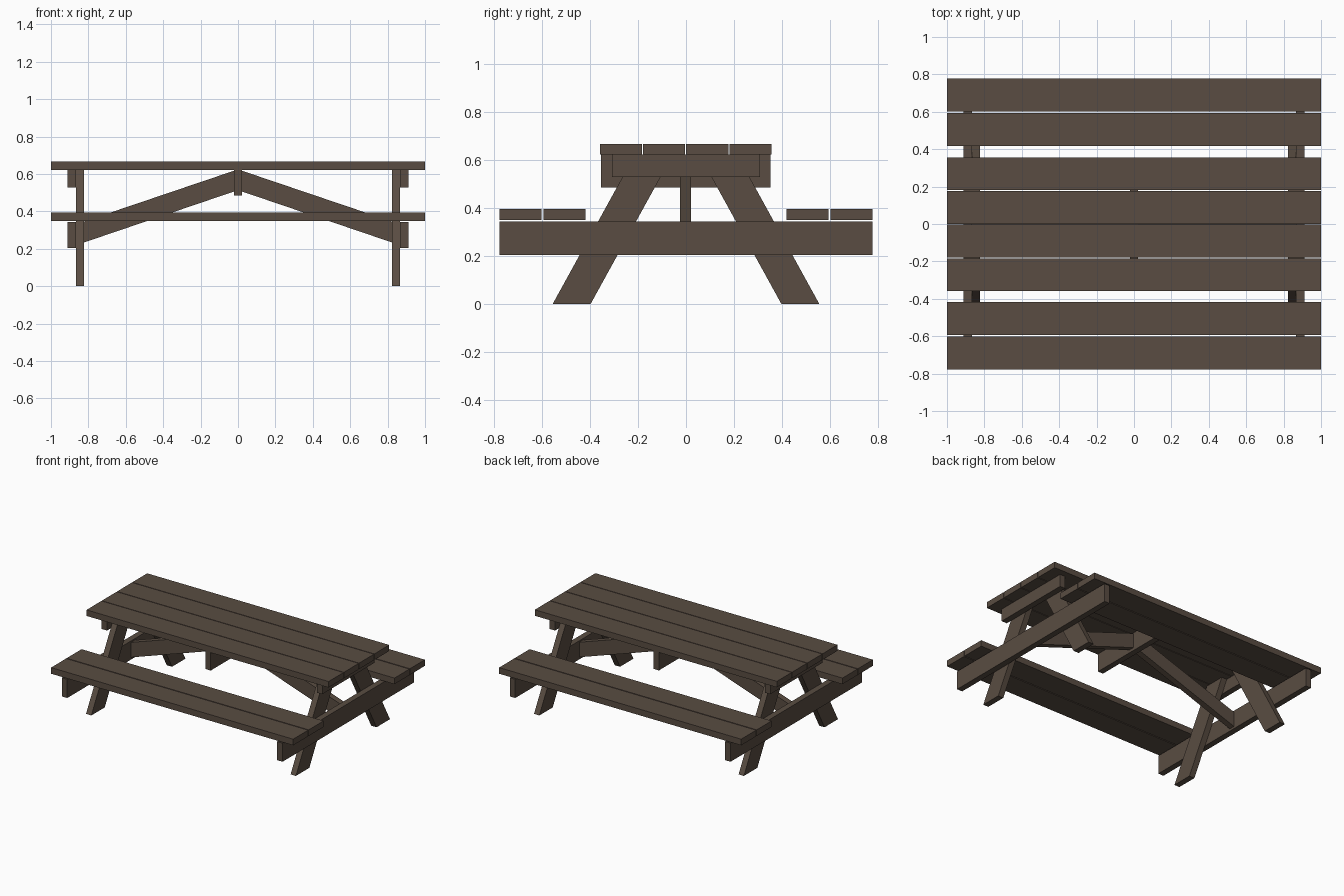
import bpy

if "Cube" in bpy.data.objects:
    bpy.data.objects.remove(bpy.data.objects["Cube"])

wood = bpy.data.materials.new("dark brown wood")
wood.diffuse_color = (0.1, 0.073, 0.054, 1)
wood.use_nodes = True
wood.node_tree.nodes["Principled BSDF"].inputs["Base Color"].default_value = wood.diffuse_color


def prism(name, outline, axis, lo, hi):
    """Extrude an outline along x (outline in y,z) or y (outline in x,z)."""
    def point(p, d):
        return (d, p[0], p[1]) if axis == "x" else (p[0], d, p[1])
    n = len(outline)
    verts = [point(p, lo) for p in outline] + [point(p, hi) for p in outline]
    faces = [tuple(range(n)), tuple(range(2 * n - 1, n - 1, -1))]
    faces += [(i, i + n, (i + 1) % n + n, (i + 1) % n) for i in range(n)]
    mesh = bpy.data.meshes.new(name)
    mesh.from_pydata(verts, [], faces)
    mesh.materials.append(wood)
    obj = bpy.data.objects.new(name, mesh)
    bpy.context.collection.objects.link(obj)
    # consistent outward normals
    bpy.context.view_layer.objects.active = obj
    obj.select_set(True)
    bpy.ops.object.mode_set(mode="EDIT")
    bpy.ops.mesh.select_all(action="SELECT")
    bpy.ops.mesh.normals_make_consistent(inside=False)
    bpy.ops.object.mode_set(mode="OBJECT")
    obj.select_set(False)
    return obj


def board(name, x0, x1, y0, y1, z0, z1):
    return prism(name, [(y0, z0), (y1, z0), (y1, z1), (y0, z1)], "x", x0, x1)


TOP_Z, PLANK_W, PITCH = 0.621, 0.175, 0.18

# table top planks
for i in range(4):
    y = -0.359 + i * PITCH
    board("tabletop_plank", -1, 1, y, y + PLANK_W, TOP_Z, 0.666)

# bench seat planks
for start in (-0.777, 0.418):
    for i in range(2):
        y = start + i * 0.183
        board("seat_plank", -1, 1, y, y + 0.176, 0.349, 0.395)

# centre batten under the table top
board("centre_batten", -0.022, 0.022, -0.353, 0.351, 0.484, TOP_Z)

for s in (-1, 1):
    # end frame crossbeams
    x0, x1 = sorted((s * 0.867, s * 0.912))
    board("bench_crossbeam", x0, x1, -0.777, 0.777, 0.203, 0.342)
    board("top_crossbeam", x0, x1, -0.308, 0.308, 0.528, TOP_Z)

    # splayed legs
    l0, l1 = sorted((s * 0.823, s * 0.867))
    for side in (-1, 1):
        leg = [(0.555, 0), (0.397, 0), (0.055, TOP_Z), (0.213, TOP_Z)]
        prism("leg", [(side * y, z) for y, z in leg], "x", l0, l1)

    # diagonal brace from the centre batten down to the bench crossbeam
    brace = [(0.022, 0.506), (0.022, 0.617), (0.867, 0.331), (0.867, 0.219)]
    prism("diagonal_brace", [(s * x, z) for x, z in brace], "y", -0.024, 0.021)
